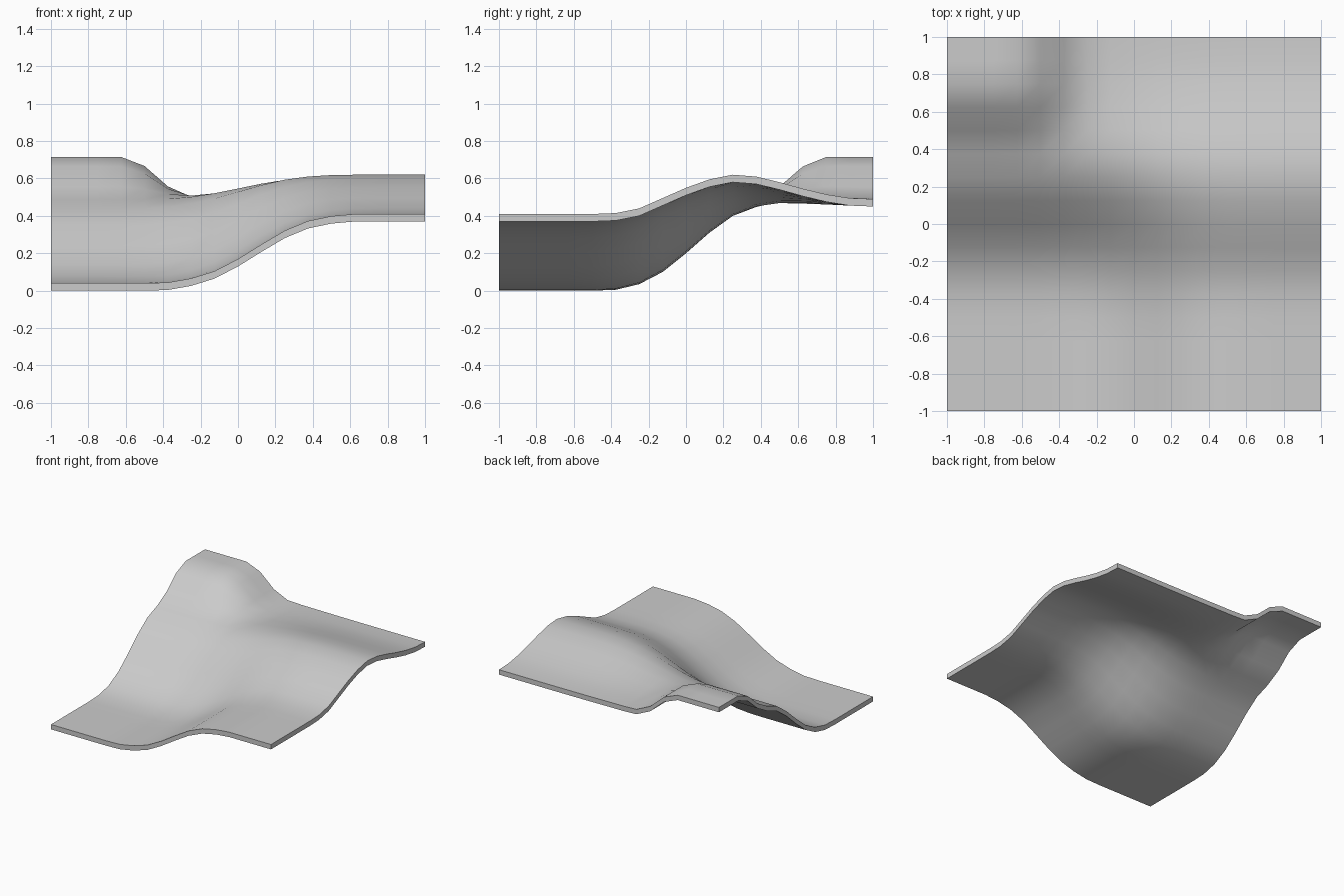
import bpy, bmesh

if "Cube" in bpy.data.objects:
    bpy.data.objects.remove(bpy.data.objects["Cube"])

N = 16            # cells per side
STEP = 2 / N
THICK = 0.04

# Height profiles sampled every grid step: left edge, right edge, left-to-right blend
LEFT = [0] * 5 + [.005, .035, .10, .20, .31, .40, .443, .455, .455, .455, .455, .455]
RIGHT = [.37] * 5 + [.375, .40, .455, .51, .555, .58, .57, .54, .505, .475, .455, .45]
BLEND = [0] * 5 + [.01, .07, .175, .35, .56, .76, .90, .97, 1, 1, 1, 1]
# Raised back-left corner
BUMP_X = [1, 1, 1, 1, .78, .28, .02] + [0] * 10
BUMP_Y = [0] * 11 + [.02, .28, .77, 1, 1, 1]
BUMP_HEIGHT = 0.22


def sample(profile, t):
    t = max(0, min(N, t))
    i = min(int(t), N - 1)
    return profile[i] + (profile[i + 1] - profile[i]) * (t - i)


def height(i, j):
    # the slope leans slightly left towards the ridge
    y = -1 + j * STEP
    lean = 0.7 * max(0, min(1, (y + 0.5) / 0.8))
    s = sample(BLEND, i + lean)
    base = LEFT[j] * (1 - s) + RIGHT[j] * s
    return base + BUMP_HEIGHT * BUMP_X[i] * BUMP_Y[j]


# Terrain sheet: underside grid, extruded straight up
bm = bmesh.new()
grid = [[bm.verts.new((-1 + i * STEP, -1 + j * STEP, height(i, j)))
         for i in range(N + 1)] for j in range(N + 1)]
for j in range(N):
    for i in range(N):
        bm.faces.new((grid[j][i], grid[j][i + 1], grid[j + 1][i + 1], grid[j + 1][i]))
ext = bmesh.ops.extrude_face_region(bm, geom=bm.faces[:], use_keep_orig=True)
top = [g for g in ext["geom"] if isinstance(g, bmesh.types.BMVert)]
bmesh.ops.translate(bm, verts=top, vec=(0, 0, THICK))
bmesh.ops.recalc_face_normals(bm, faces=bm.faces[:])

mesh = bpy.data.meshes.new("terrain_slab")
bm.to_mesh(mesh)
bm.free()
slab = bpy.data.objects.new("terrain_slab", mesh)
bpy.context.collection.objects.link(slab)
bpy.context.view_layer.objects.active = slab
slab.select_set(True)
bpy.ops.object.shade_smooth_by_angle()
